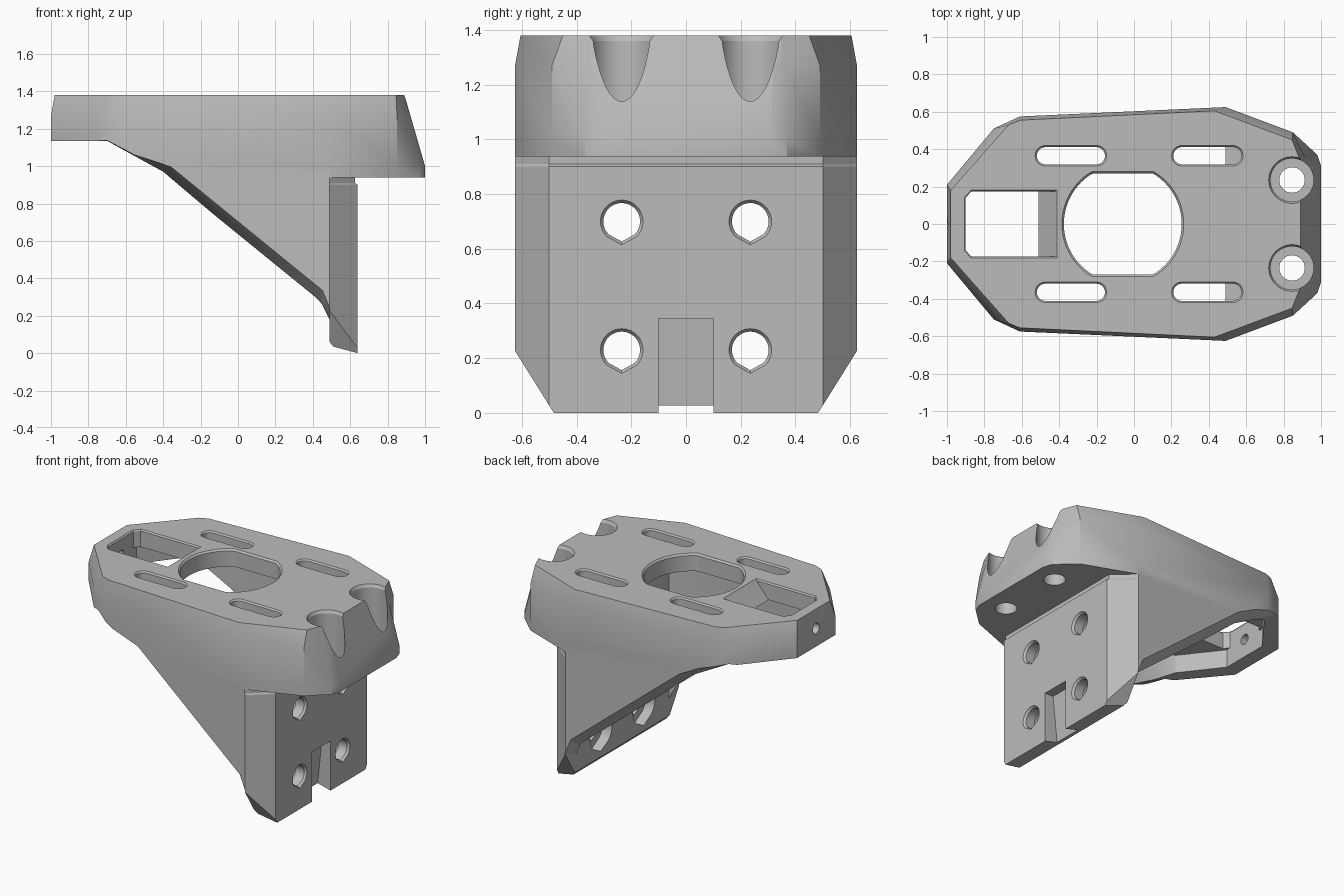
import bpy, bmesh
from math import cos, sin, pi

if "Cube" in bpy.data.objects:
    bpy.data.objects.remove(bpy.data.objects["Cube"], do_unlink=True)

grey = bpy.data.materials.new("plain_grey")
grey.use_nodes = True
colour = (0.5, 0.5, 0.5, 1)
grey.diffuse_color = colour
grey.node_tree.nodes["Principled BSDF"].inputs["Base Color"].default_value = colour


def loft(name, rings):
    """Closed solid through rings that have equal point counts."""
    bm = bmesh.new()
    loops = [[bm.verts.new(p) for p in ring] for ring in rings]
    n = len(loops[0])
    for a, b in zip(loops, loops[1:]):
        for i in range(n):
            j = (i + 1) % n
            bm.faces.new((a[i], a[j], b[j], b[i]))
    bm.faces.new(loops[0])
    bm.faces.new(loops[-1])
    bmesh.ops.recalc_face_normals(bm, faces=bm.faces)
    mesh = bpy.data.meshes.new(name)
    bm.to_mesh(mesh)
    bm.free()
    obj = bpy.data.objects.new(name, mesh)
    mesh.materials.append(grey)
    bpy.context.collection.objects.link(obj)
    return obj


def flat(points, z):
    return [(x, y, z) for x, y in points]


def both_sides(half):
    return half + [(x, -y) for x, y in reversed(half)]


def cut(rings):
    cutter = loft("cutter", rings)
    cutter.hide_render = True
    mod = body.modifiers.new("cut", "BOOLEAN")
    mod.operation = "DIFFERENCE"
    mod.solver = "EXACT"
    mod.object = cutter
    bpy.context.view_layer.objects.active = body
    bpy.ops.object.modifier_apply(modifier=mod.name)
    bpy.data.objects.remove(cutter, do_unlink=True)


def circle(cx, cy, r, n=48):
    return [(cx + r * cos(2 * pi * i / n), cy + r * sin(2 * pi * i / n)) for i in range(n)]


def slot(x0, x1, cy, r, n=12):
    """Rounded slot outline along x."""
    right = [(x1 - r + r * sin(pi * i / n), cy - r * cos(pi * i / n)) for i in range(n + 1)]
    left = [(x0 + r - r * sin(pi * i / n), cy + r * cos(pi * i / n)) for i in range(n + 1)]
    return right + left


def teardrop(x, cy, cz, r, n=36):
    """Round hole in the yz plane with a point below."""
    arc = [-pi / 4 + 1.5 * pi * i / n for i in range(n + 1)]
    pts = [(x, cy + r * cos(a), cz + r * sin(a)) for a in arc]
    return pts + [(x, cy, cz - 1.1 * r)]


# Faceted outer body with chamfered top and sloping nose
base = [(-1, .21), (-.75, .51), (-.61, .575), (.49, .625), (.85, .49), (.98, .37), (1, .31)]
mid = base[:5] + [(.915, .355), (.922, .32)]
rim = [(-1, .2), (-.72, .52), (-.61, .57), (.49, .62), (.85, .485), (.895, .35), (.896, .32)]
top = [(-.98, .18), (-.67, .53), (-.61, .555), (.43, .605), (.845, .45), (.885, .35), (.89, .32)]
layers = [(base, -.1), (base, 1), (mid, 1.27), (top, 1.38)]
body = loft("mount_bracket", [flat(both_sides(p), z) for p, z in layers])

# Step under the nose, leaving the chamfered mounting plate and a shallow relief
def step(x):
    return both_sides([(.485, .8), (.485, .629), (x, .5)]) + [(1.3, -.8), (1.3, .8)]

cut([flat(step(.64), -.2), flat(step(.64), .9), flat(step(.625), .91), flat(step(.625), .938)])

# Open interior between the side walls
inner = [(-.9, .17), (-.7, .43), (-.58, .49), (.42, .535), (.488, .51)]
cut([flat(both_sides(inner), -.2), flat(both_sides(inner), 1.26)])

# Sloping underside, with the wall edges bevelled outward
low = [(-1.2, 1.135), (-.7, 1.135), (-.4, .97), (.45, .25), (.49, .18), (.49, .06), (.51, .035),
       (.64, 0), (.8, -.04), (.8, -.3), (-1.2, -.3)]
high = [(-1.2, 1.16), (-.7, 1.145), (-.33, 1.015), (.45, .35), (.49, .25)] + low[5:]
cut([[(x, y, z) for x, z in p]
     for y, p in ((-.64, high), (-.51, low), (.51, low), (.64, high))])

# Clipped lower corners of the mounting plate
for s in (-1, 1):
    tri = [(.48 * s, -.005), (.627 * s, .23), (.8 * s, .23), (.8 * s, -.2), (.48 * s, -.2)]
    cut([[(x, y, z) for y, z in tri] for x in (.3, .8)])

# Tapered groove at the foot of the plate
for_groove = ((-.1, .53), (.345, .575))
cut([[(x, -.1, z), (.8, -.1, z), (.8, .1, z), (x, .1, z)] for z, x in for_groove])

# Large flattened opening in the top, with a softened rim
def opening(g):
    return [(x, max(-.27 - g, min(.27 + g, y))) for x, y in circle(-.06, 0, .315 + g, 96)]

cut([flat(opening(g), z) for g, z in ((0, 1.2), (0, 1.368), (.02, 1.39))])

# Rectangular window with one ramped side
def window(x, g=0):
    return both_sides([(-.9 - g, .14), (-.87, .175 + g), (x, .175 + g)])

cut([flat(window(-.52), 1.2), flat(window(-.52), 1.25), flat(window(-.42), 1.37),
     flat(window(-.405, .015), 1.39)])

for s in (-1, 1):
    # Adjustment slots
    for x0, x1 in ((-.52, -.155), (.21, .575)):
        cut([flat(slot(x0 - g, x1 + g, .365 * s, .046 + g), z)
             for g, z in ((0, 1.2), (0, 1.37), (.018, 1.39))])
    # Vertical screw bores with wide counterbores
    hole = (.845, .235 * s)
    cut([flat(circle(*hole, r), z) for r, z in ((.115, 1.03), (.115, 1.36), (.135, 1.4))])
    cut([flat(circle(*hole, .068), z) for z in (.8, 1.1)])
    # Teardrop bolt holes, recessed from inside
    for z in (.23, .7):
        cut([teardrop(x, .235 * s, z, r) for x, r in ((.4, .067), (.625, .067), (.65, .085))])
        cut([teardrop(x, .235 * s, z, .12) for x in (.4, .56)])

# Small hole through the narrow end wall
cut([teardrop(x, 0, 1.26, .035) for x in (-1.1, -.8)])

bpy.ops.object.select_all(action="DESELECT")
body.select_set(True)
bpy.context.view_layer.objects.active = body
bpy.ops.object.shade_smooth_by_angle(angle=pi / 7)
